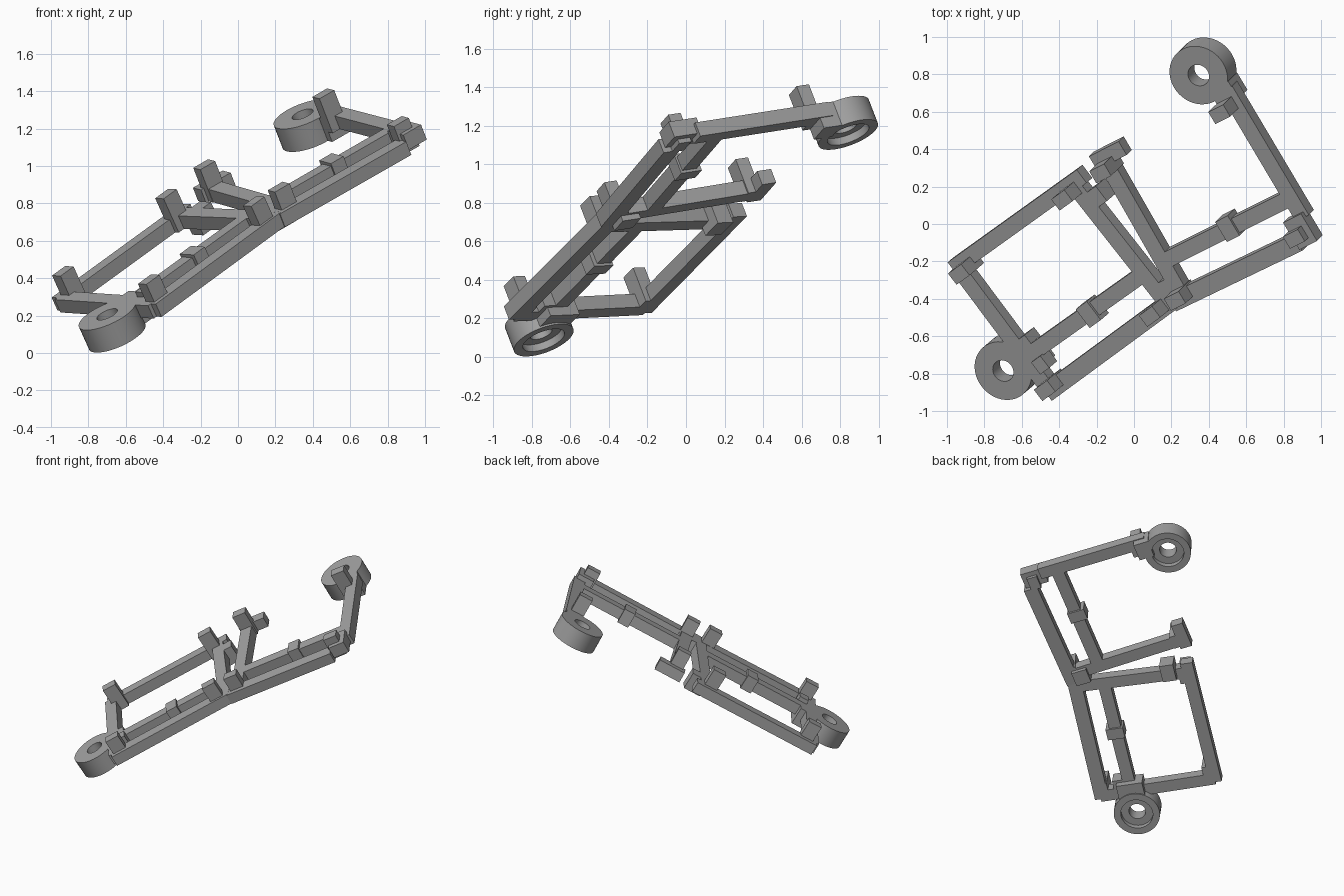
import bpy, bmesh, math
from mathutils import Vector, Matrix

cube = bpy.data.objects.get("Cube")
if cube:
    bpy.data.objects.remove(cube, do_unlink=True)

grey = bpy.data.materials.new("plain grey")
grey.use_nodes = True
GREY = (0.35, 0.35, 0.35, 1)
grey.diffuse_color = GREY
grey.node_tree.nodes["Principled BSDF"].inputs["Base Color"].default_value = GREY


class Plane:
    """Tilted top surface of one frame half: normal n, offset d, length axis u, cross axis v."""
    def __init__(self, n, d, u):
        self.n = Vector(n).normalized()
        self.d = d / Vector(n).length
        u = Vector(u)
        self.u = (u - self.n * u.dot(self.n)).normalized()
        self.v = self.n.cross(self.u)

    def at(self, xy):
        x, y = xy
        return Vector((x, y, (self.d - self.n.x * x - self.n.y * y) / self.n.z))

    def matrix(self, origin, u=None):
        u = u or self.u
        v = self.n.cross(u)
        m = Matrix((u, v, self.n)).transposed().to_4x4()
        m.translation = origin
        return m


LOW = Plane((-0.388, -0.332, 0.861), 0.71, (0.70, 0.505, 0.51))
HIGH = Plane((-0.339, -0.338, 0.878), 0.735, (0.792, 0.402, 0.46))


def finish(name, bm, matrix):
    bmesh.ops.recalc_face_normals(bm, faces=bm.faces)
    mesh = bpy.data.meshes.new(name)
    bm.to_mesh(mesh)
    bm.free()
    mesh.materials.append(grey)
    ob = bpy.data.objects.new(name, mesh)
    ob.matrix_world = matrix
    bpy.context.collection.objects.link(ob)
    return ob


def slab(name, matrix, length, width, h0, h1):
    bm = bmesh.new()
    bmesh.ops.create_cube(bm, size=1)
    bmesh.ops.scale(bm, vec=(length, width, h1 - h0), verts=bm.verts)
    bmesh.ops.translate(bm, vec=(0, 0, (h0 + h1) / 2), verts=bm.verts)
    return finish(name, bm, matrix)


def block(name, plane, xy, length, width, h0, h1):
    return slab(name, plane.matrix(plane.at(xy)), length, width, h0, h1)


def beam(name, plane, p, q, width=0.088, h0=-0.08, h1=0.0):
    a, b = plane.at(p), plane.at(q)
    return slab(name, plane.matrix((a + b) / 2, (b - a).normalized()),
                (b - a).length, width, h0, h1)


def ring(name, plane, xy, segments=48):
    # Stepped collar: small bore from above, wide recess underneath
    profile = [(0.06, 0), (0.165, 0), (0.165, -0.14),
               (0.115, -0.14), (0.115, -0.10), (0.06, -0.10)]
    bm = bmesh.new()
    loops = []
    for i in range(segments):
        a = 2 * math.pi * i / segments
        loops.append([bm.verts.new((r * math.cos(a), r * math.sin(a), h)) for r, h in profile])
    for i in range(segments):
        s, t = loops[i], loops[(i + 1) % segments]
        for j in range(len(profile)):
            k = (j + 1) % len(profile)
            bm.faces.new((s[j], t[j], t[k], s[k]))
    ob = finish(name, bm, plane.matrix(plane.at(xy)))
    bpy.ops.object.select_all(action="DESELECT")
    ob.select_set(True)
    bpy.context.view_layer.objects.active = ob
    bpy.ops.object.shade_smooth_by_angle(angle=math.radians(35))


# Lower frame: two outer rails, middle rail, cross bars
beam("lower_back_rail", LOW, (-0.97, -0.24), (-0.28, 0.255))
beam("lower_front_rail", LOW, (-0.47, -0.906), (0.20, -0.414), 0.10)
beam("lower_middle_rail", LOW, (-0.56, -0.70), (0.06, -0.26))
beam("lower_end_bar", LOW, (-0.95, -0.23), (-0.45, -0.90))
beam("lower_inner_bar", LOW, (-0.33, 0.21), (0.19, -0.45))

# Upper frame: front rail, middle rail, cross bar and long arm
beam("upper_front_rail", HIGH, (0.20, -0.425), (0.875, -0.10), 0.10)
beam("upper_middle_rail", HIGH, (0.14, -0.21), (0.82, 0.13))
beam("upper_inner_bar", HIGH, (-0.16, 0.34), (0.24, -0.36))
beam("upper_arm", HIGH, (0.90, 0.03), (0.49, 0.72))

# Collars with the lugs that hold them
ring("lower_collar", LOW, (-0.70, -0.785))
block("lower_collar_lug", LOW, (-0.57, -0.70), 0.12, 0.19, -0.13, 0.0)
ring("upper_collar", HIGH, (0.345, 0.795))
block("upper_collar_lug", HIGH, (0.48, 0.69), 0.13, 0.11, -0.14, 0.0)

# Bands round the middle rails
for name, plane, xy in (("lower_band", LOW, (-0.238, -0.479)),
                        ("upper_band", HIGH, (0.505, -0.02))):
    block(name, plane, xy, 0.085, 0.125, -0.095, 0.018)

# Joint blocks at the bar ends
block("elbow_block", HIGH, (0.90, -0.03), 0.12, 0.17, -0.055, 0.035)
block("inner_bar_end_block", HIGH, (-0.14, 0.365), 0.20, 0.085, -0.08, 0.0)
block("inner_bar_lower_block", LOW, (-0.22, 0.13), 0.13, 0.10, -0.13, 0.0)
block("centre_joint_block", HIGH, (0.20, -0.34), 0.11, 0.11, -0.11, 0.0)
block("front_joint_block", LOW, (-0.49, -0.745), 0.07, 0.08, -0.08, 0.03)

# Upright posts on the corners
posts = [("back_outer_post", LOW, (-0.89, -0.23), 0.12),
         ("back_inner_post", LOW, (-0.335, 0.17), 0.13),
         ("front_outer_post", LOW, (-0.435, -0.855), 0.11),
         ("front_inner_post", LOW, (0.13, -0.455), 0.12),
         ("upper_inner_post", HIGH, (0.255, -0.375), 0.11),
         ("upper_back_post", HIGH, (-0.14, 0.31), 0.12),
         ("elbow_post", HIGH, (0.885, -0.05), 0.09),
         ("arm_post", HIGH, (0.50, 0.63), 0.13)]
for name, plane, xy, height in posts:
    block(name, plane, xy, 0.10, 0.075, -0.08, height)
